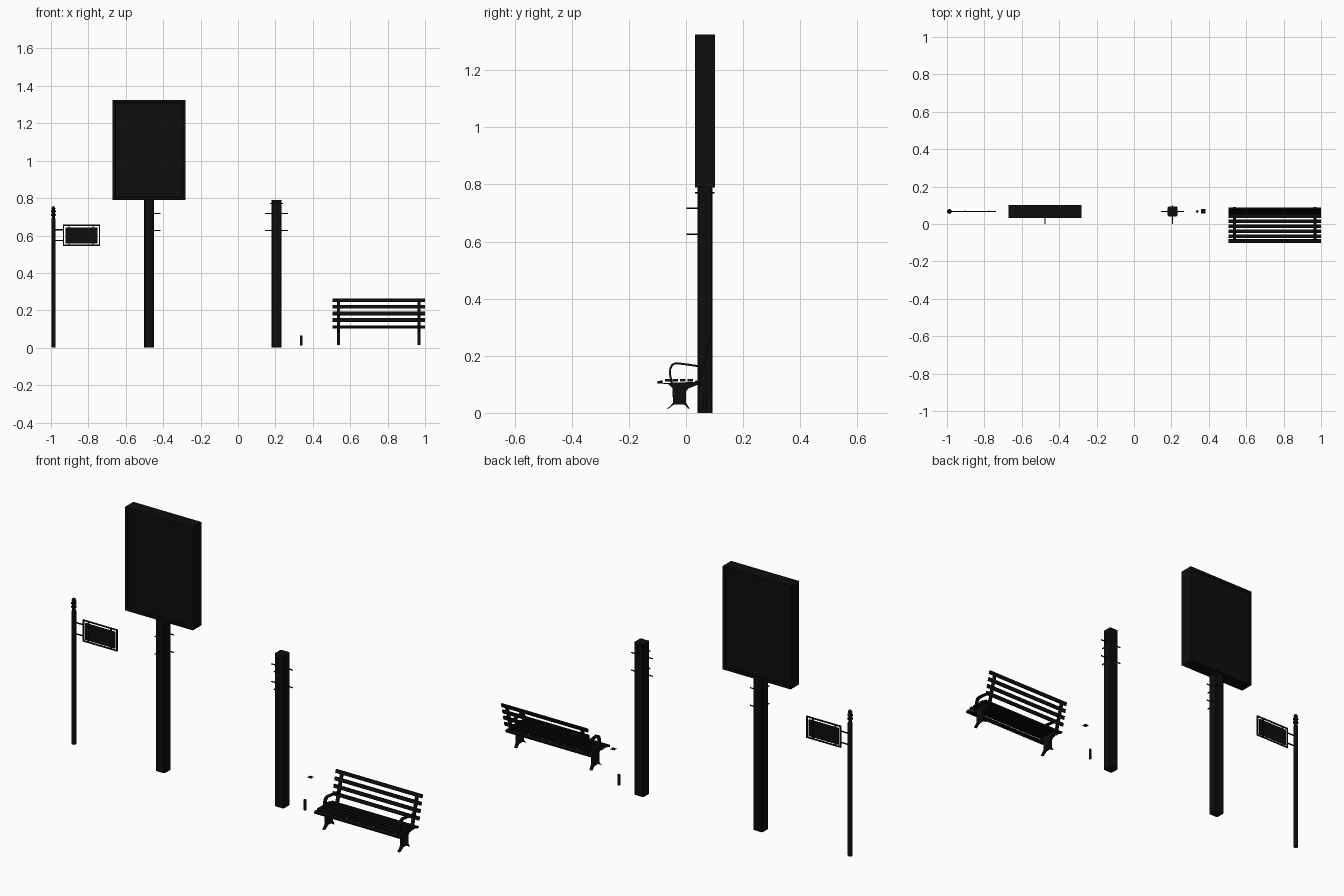
import bpy, bmesh
from math import pi, atan2
from mathutils import Vector, Matrix

cube = bpy.data.objects.get("Cube")
if cube:
    bpy.data.objects.remove(cube, do_unlink=True)

black = bpy.data.materials.new("near_black_paint")
black.use_nodes = True
INK = (0.004, 0.004, 0.004, 1)
black.diffuse_color = INK
black.node_tree.nodes["Principled BSDF"].inputs["Base Color"].default_value = INK

Y0 = 0.067  # row on which the posts stand


def finish(name, bm):
    bmesh.ops.recalc_face_normals(bm, faces=bm.faces)
    mesh = bpy.data.meshes.new(name)
    bm.to_mesh(mesh)
    bm.free()
    mesh.materials.append(black)
    ob = bpy.data.objects.new(name, mesh)
    bpy.context.collection.objects.link(ob)
    return ob


def box(name, center, size, tilt=0, bevel=0):
    bm = bmesh.new()
    mat = Matrix.Translation(center) @ Matrix.Rotation(tilt, 4, 'X') @ Matrix.Diagonal((*size, 1))
    bmesh.ops.create_cube(bm, size=1, matrix=mat)
    if bevel:
        edges = [e for e in bm.edges if abs(e.verts[0].co.z - e.verts[1].co.z) > 0.1]
        bmesh.ops.bevel(bm, geom=edges, offset=bevel, segments=1, affect='EDGES')
    return finish(name, bm)


def rod(name, a, b, radius, sides=8):
    a, b = Vector(a), Vector(b)
    bm = bmesh.new()
    mat = Matrix.Translation((a + b) / 2) @ (b - a).to_track_quat('Z', 'Y').to_matrix().to_4x4()
    bmesh.ops.create_cone(bm, cap_ends=True, segments=sides, radius1=radius, radius2=radius,
                          depth=(b - a).length, matrix=mat)
    return finish(name, bm)


def lathe(name, profile, x, y, sides=12):
    bm = bmesh.new()
    verts = [bm.verts.new((x + r, y, z)) for r, z in profile]
    edges = [bm.edges.new(pair) for pair in zip(verts, verts[1:])]
    bmesh.ops.spin(bm, geom=verts + edges, cent=(x, y, 0), axis=(0, 0, 1),
                   angle=2 * pi, steps=sides)
    bmesh.ops.remove_doubles(bm, verts=bm.verts, dist=0.0001)
    return finish(name, bm)


def plate(name, outline, x, width):
    # side profile in y and z, extruded along x
    bm = bmesh.new()
    face = bm.faces.new([bm.verts.new((x - width / 2, y, z)) for y, z in outline])
    new = bmesh.ops.extrude_face_region(bm, geom=[face])["geom"]
    bmesh.ops.translate(bm, vec=(width, 0, 0),
                        verts=[v for v in new if isinstance(v, bmesh.types.BMVert)])
    return finish(name, bm)


def strip(path, t):
    # outline of constant thickness around a side path
    pts = [Vector(p) for p in path]
    left, right = [], []
    for i, p in enumerate(pts):
        d = (pts[min(i + 1, len(pts) - 1)] - pts[max(i - 1, 0)]).normalized()
        n = Vector((-d.y, d.x)) * t / 2
        left.append(p + n)
        right.append(p - n)
    return left + right[::-1]


# Tall poles with climbing pegs
def pole(name, x, sides):
    box(name, (x, Y0, 0.395), (0.052, 0.052, 0.79), bevel=0.004)
    for z in (0.717, 0.626):
        for dx, dy in sides:
            tip = (x + dx * 0.061, Y0 + dy * 0.066, z)
            rod(name + "_peg", (x, Y0, z), tip, 0.003)


pole("billboard_pole", -0.476, [(1, 0), (0, -1)])
pole("utility_pole", 0.206, [(1, 0), (-1, 0), (0, -1)])
rod("pole_bolt_across", (0.172, Y0, 0.771), (0.24, Y0, 0.771), 0.003)
rod("pole_bolt_through", (0.206, Y0 - 0.035, 0.771), (0.206, Y0 + 0.033, 0.771), 0.003)

# Billboard with shallow recessed panels on both faces
bm = bmesh.new()
bmesh.ops.create_cube(bm, size=1, matrix=Matrix.Translation((-0.476, Y0, 1.057))
                      @ Matrix.Diagonal((0.39, 0.07, 0.535, 1)))
bm.normal_update()
panels = [f for f in bm.faces if abs(f.normal.y) > 0.9]
bmesh.ops.inset_individual(bm, faces=panels, thickness=0.02, depth=0)
bmesh.ops.inset_individual(bm, faces=panels, thickness=0.002, depth=-0.004)
finish("billboard", bm)

# Sign post with ringed finial
PX = -0.987
lathe("sign_post", [(0, 0), (0.011, 0), (0.011, 0.69), (0.008, 0.695), (0.008, 0.703),
                    (0.013, 0.706), (0.013, 0.714), (0.008, 0.717), (0.008, 0.722),
                    (0.013, 0.725), (0.013, 0.733), (0.008, 0.736), (0.011, 0.744),
                    (0.008, 0.753), (0, 0.757)], PX, Y0)

# Hanging sign
for z in (0.631, 0.573):
    rod("sign_arm", (PX, Y0, z), (-0.935, Y0, z), 0.0035)
for z in (0.655, 0.548):
    box("sign_frame_rail", (-0.837, Y0, z), (0.198, 0.006, 0.006))
for x in (-0.933, -0.741):
    box("sign_frame_side", (x, Y0, 0.6015), (0.006, 0.006, 0.113))
for x in (-0.903, -0.775):
    box("sign_hanger", (x, Y0, 0.6015), (0.006, 0.008, 0.11))
box("sign_panel", (-0.837, Y0, 0.6), (0.172, 0.005, 0.086))

# Small loose pieces
rod("short_peg", (0.338, Y0, 0.012), (0.338, Y0, 0.065), 0.007, 12)
bm = bmesh.new()
bmesh.ops.create_grid(bm, x_segments=1, y_segments=1, size=0.012,
                      matrix=Matrix.Translation((0.369, Y0, 0.19)))
finish("small_square_plate", bm)

# Bench slats
BX, BW = 0.7525, 0.495
for i in range(6):
    y = -0.091 + 0.0265 * i
    front, back = i == 0, i == 5
    z = 0.108 if front or back else 0.114
    box("seat_slat", (BX, y, z), (BW, 0.019, 0.009), 0.2 if front else -0.2 if back else 0)
lean = -atan2(0.04, 0.15)
for i in range(4):
    z = 0.148 + 0.0353 * i
    box("back_slat", (BX, 0.047 + (z - 0.11) * 0.235, z), (BW, 0.008, 0.018), lean)

# Bench end frames
leg = [(-0.069, 0.014), (-0.06, 0.016), (-0.047, 0.026), (-0.038, 0.03), (-0.01, 0.03),
       (-0.002, 0.026), (0.006, 0.016), (0.013, 0.014), (0.006, 0.026), (0, 0.036),
       (0, 0.075), (0.008, 0.085), (0.04, 0.098), (0.046, 0.109), (-0.096, 0.104),
       (-0.06, 0.1), (-0.047, 0.085), (-0.046, 0.036), (-0.055, 0.024)]
back_post = [(0.036, 0.1), (0.046, 0.115), (0.055, 0.15), (0.086, 0.258)]
arm = [(-0.05, 0.105), (-0.056, 0.135), (-0.055, 0.155), (-0.048, 0.169), (-0.035, 0.174),
       (0, 0.17), (0.04, 0.164), (0.06, 0.162)]
for x in (0.537, 0.968):
    plate("bench_leg", leg, x, 0.016)
    plate("bench_back_post", strip(back_post, 0.009), x, 0.016)
    plate("bench_arm", strip(arm, 0.007), x, 0.016)
